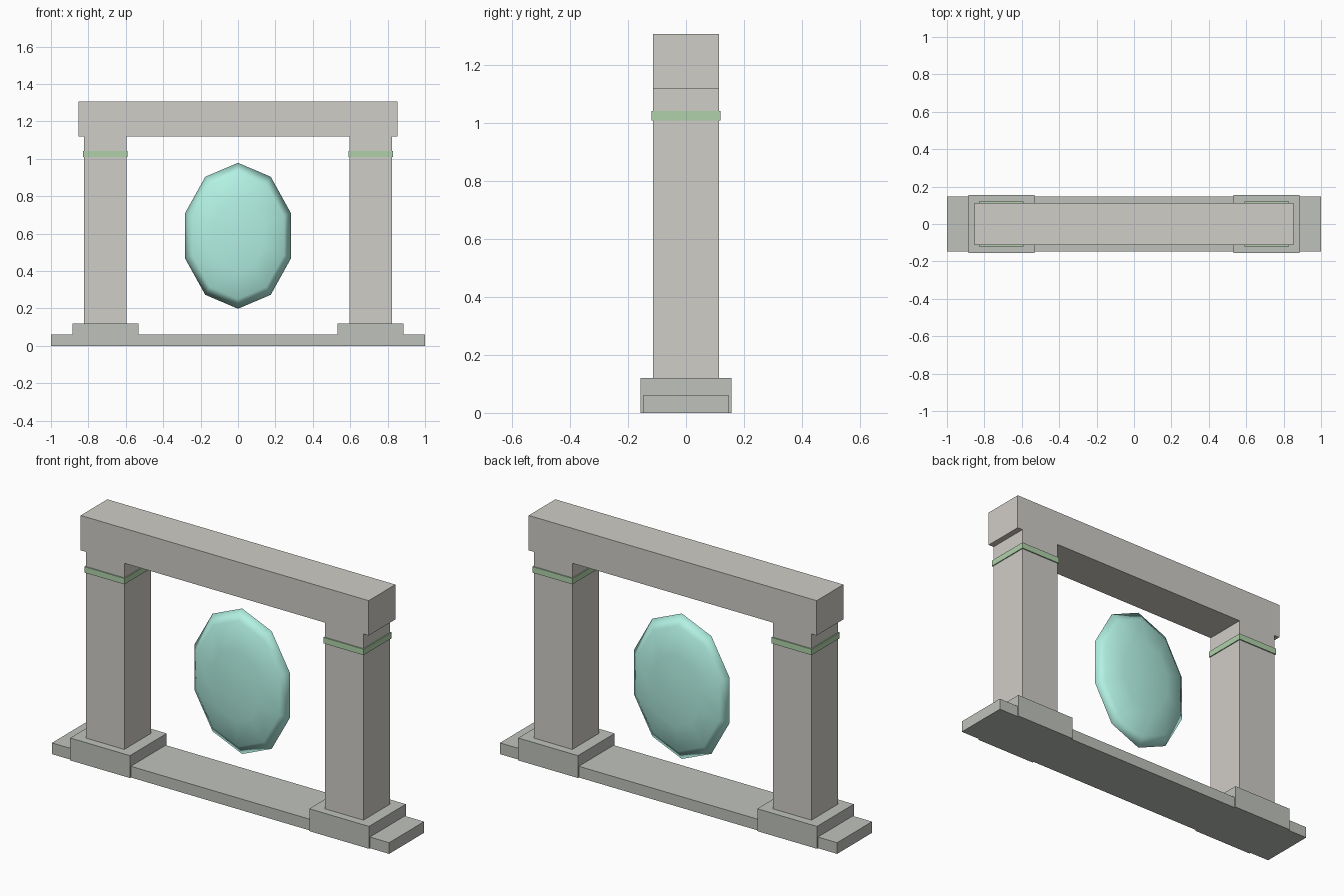
import bpy, bmesh
from math import sin, cos, pi
from mathutils import Vector

if "Cube" in bpy.data.objects:
    bpy.data.objects.remove(bpy.data.objects["Cube"])


def material(name, rgb):
    m = bpy.data.materials.new(name)
    m.diffuse_color = (*rgb, 1)
    m.use_nodes = True
    m.node_tree.nodes["Principled BSDF"].inputs["Base Color"].default_value = m.diffuse_color
    return m


STONE = material("light_stone", (0.63, 0.61, 0.57))
BASE = material("dark_stone", (0.52, 0.54, 0.50))
MOSS = material("green_band", (0.43, 0.64, 0.40))
JADE = material("jade", (0.45, 0.88, 0.77))


def finish(name, bm, mat, location=(0, 0, 0)):
    bmesh.ops.recalc_face_normals(bm, faces=bm.faces)
    mesh = bpy.data.meshes.new(name)
    bm.to_mesh(mesh)
    bm.free()
    mesh.materials.append(mat)
    ob = bpy.data.objects.new(name, mesh)
    ob.location = location
    bpy.context.collection.objects.link(ob)
    return ob


def box(name, x, half_x, half_y, z0, z1, mat):
    bm = bmesh.new()
    bmesh.ops.create_cube(bm, size=1)
    bmesh.ops.scale(bm, vec=Vector((2 * half_x, 2 * half_y, z1 - z0)), verts=bm.verts)
    return finish(name, bm, mat, (x, 0, (z0 + z1) / 2))


def lens(name, rx, ry, rz, location, mat, sides=10, rings=6):
    """Flattened low-poly sphere with its poles facing front and back."""
    bm = bmesh.new()
    front, back = bm.verts.new((0, -ry, 0)), bm.verts.new((0, ry, 0))
    loops = []
    for i in range(1, rings):
        t = pi * i / rings
        loops.append([bm.verts.new((rx * sin(t) * sin(2 * pi * k / sides), -ry * cos(t),
                                    rz * sin(t) * cos(2 * pi * k / sides)))
                      for k in range(sides)])
    for k in range(sides):
        n = (k + 1) % sides
        bm.faces.new((front, loops[0][k], loops[0][n]))
        bm.faces.new((back, loops[-1][n], loops[-1][k]))
        for a, b in zip(loops, loops[1:]):
            bm.faces.new((a[k], b[k], b[n], a[n]))
    for f in bm.faces:
        f.smooth = True
    return finish(name, bm, mat, location)


# Threshold slab and top beam
box("threshold_slab", 0, 1.0, 0.148, 0, 0.06, BASE)
box("lintel", 0, 0.854, 0.113, 1.118, 1.305, STONE)

# Pillars with footing and green band
for side, s in (("left", -1), ("right", 1)):
    x = 0.709 * s
    box(side + "_plinth", x, 0.177, 0.156, 0, 0.12, BASE)
    box(side + "_pillar", x, 0.114, 0.113, 0.12, 1.118, STONE)
    box(side + "_band", x, 0.119, 0.119, 1.008, 1.04, MOSS)

# Floating portal lens
lens("portal", 0.298, 0.065, 0.39, (0, 0.035, 0.588), JADE)
